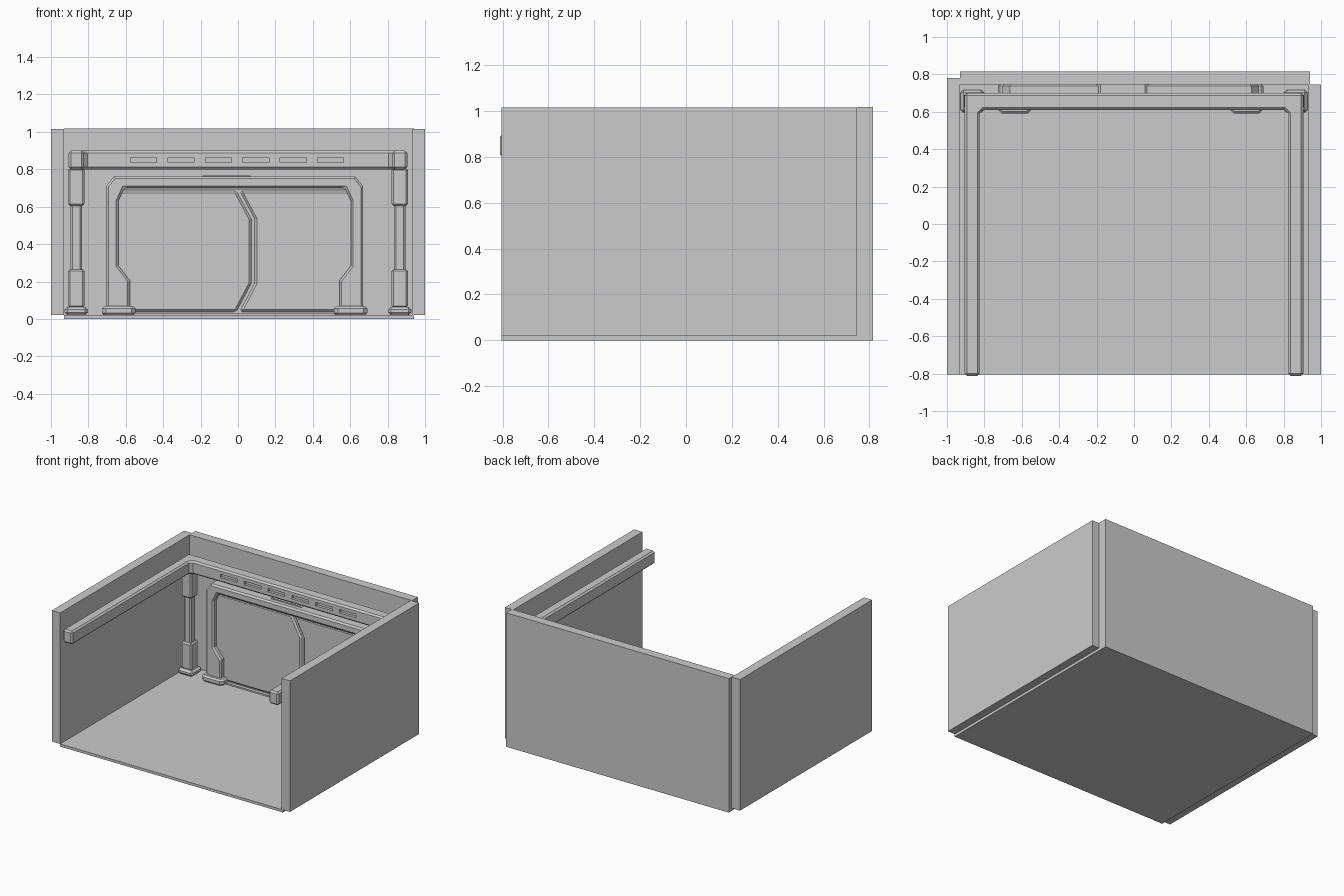
import bpy, bmesh
from mathutils import Vector

if "Cube" in bpy.data.objects:
    bpy.data.objects.remove(bpy.data.objects["Cube"])


def prism(name, pts, lo, hi, axis='Z', bevel=0.0):
    """Extrude a 2D outline along Z (xy outline) or Y (xz outline)."""
    def place(p, d):
        return (p[0], p[1], d) if axis == 'Z' else (p[0], d, p[1])
    bm = bmesh.new()
    a = [bm.verts.new(place(p, lo)) for p in pts]
    b = [bm.verts.new(place(p, hi)) for p in pts]
    bm.faces.new(a)
    bm.faces.new(b)
    n = len(pts)
    for i in range(n):
        j = (i + 1) % n
        bm.faces.new((a[i], a[j], b[j], b[i]))
    bmesh.ops.recalc_face_normals(bm, faces=bm.faces)
    me = bpy.data.meshes.new(name)
    bm.to_mesh(me)
    bm.free()
    ob = bpy.data.objects.new(name, me)
    bpy.context.collection.objects.link(ob)
    if bevel:
        m = ob.modifiers.new("bevel", 'BEVEL')
        m.width = bevel
        m.segments = 1
        m.limit_method = 'ANGLE'
        m.angle_limit = 0.9
    return ob


def box(name, x0, x1, y0, y1, z0, z1, bevel=0.0):
    return prism(name, [(x0, y0), (x1, y0), (x1, y1), (x0, y1)], z0, z1, 'Z', bevel)


# Room shell
box("floor", -0.93, 0.94, -0.805, 0.815, 0.0, 0.02)
box("left_wall", -1.0, -0.93, -0.805, 0.78, 0.02, 1.015)
box("right_wall", 0.93, 1.0, -0.805, 0.745, 0.02, 1.015)
box("back_wall", -0.93, 0.94, 0.745, 0.815, 0.02, 1.017)

# U-shaped ceiling rail running round three walls
half = [(0.905, -0.812), (0.905, 0.70)]
inner = [(0.825, 0.59), (0.805, 0.61)]
rail = prism("ceiling_rail",
             [(0.825, -0.812)] + half +
             [(-x, y) for x, y in reversed(half)] + [(-0.825, -0.812)] +
             [(-x, y) for x, y in inner] + list(reversed(inner)),
             0.80, 0.90, 'Z', 0.012)

# Row of vent slots cut into the back rail
bm = bmesh.new()
for i in range(6):
    r = bmesh.ops.create_cube(bm, size=1.0)
    for v in r["verts"]:
        v.co = Vector((v.co.x * 0.14, v.co.y * 0.04, v.co.z * 0.026)) + \
            Vector((-0.505 + 0.2 * i, 0.61, 0.85))
me = bpy.data.meshes.new("slot_cutter")
bm.to_mesh(me)
bm.free()
cutter = bpy.data.objects.new("slot_cutter", me)
bpy.context.collection.objects.link(cutter)
cutter.hide_render = True
cutter.hide_viewport = True
cutter.display_type = 'WIRE'
cut = rail.modifiers.new("slots", 'BOOLEAN')
cut.operation = 'DIFFERENCE'
cut.object = cutter

# Corner columns: foot, lower block, shaft, capital
for side, s in (("left", -1), ("right", 1)):
    for part, hw, y0, y1, z0, z1, bev in (
            ("foot", 0.062, 0.595, 0.717, 0.02, 0.065, 0.015),
            ("lower_block", 0.043, 0.612, 0.70, 0.06, 0.265, 0.010),
            ("shaft", 0.030, 0.625, 0.687, 0.25, 0.62, 0.010),
            ("capital", 0.043, 0.612, 0.70, 0.605, 0.805, 0.010)):
        cx = s * 0.865
        box(f"{side}_column_{part}", cx - hw, cx + hw, y0, y1, z0, z1, bev)

# Door frame: mirrored outline about its own centre line
C = -0.018
outer = [(0.687, 0.03), (0.687, 0.71), (0.645, 0.762)]
inside = [(0.59, 0.70), (0.622, 0.63), (0.622, 0.285), (0.56, 0.205), (0.56, 0.03)]
right = outer[:]
outline = ([(C + x, z) for x, z in outer] +
           [(C - x, z) for x, z in reversed(outer)] +
           [(C - x, z) for x, z in reversed(inside)] +
           [(C + x, z) for x, z in inside])
prism("door_frame", outline, 0.618, 0.75, 'Y', 0.012)

# Shallow raised cap on top of the frame
prism("frame_cap", [(-0.2, 0.755), (0.08, 0.755), (0.06, 0.77), (-0.18, 0.77)],
      0.66, 0.75, 'Y')

# Feet of the door frame, chamfered at the front corners
for side, s in (("left", -1), ("right", 1)):
    cx = C + s * 0.62
    prism(f"{side}_frame_foot",
          [(cx - 0.068, 0.59), (cx + 0.068, 0.59), (cx + 0.09, 0.612),
           (cx + 0.09, 0.75), (cx - 0.09, 0.75), (cx - 0.09, 0.612)],
          0.02, 0.068, 'Z', 0.012)

# Two sliding door leaves meeting at an angled seam
box("door_backing", C - 0.65, C + 0.65, 0.67, 0.75, 0.02, 0.72)
seam = [(0.0, 0.685), (0.08, 0.535), (0.08, 0.19), (0.0, 0.038)]
for side, s in (("left", -1), ("right", 1)):
    edge = [(x + s * 0.009, z) for x, z in seam]
    far = C + s * 0.64
    leaf = prism(f"{side}_door_leaf", edge + [(far, 0.038), (far, 0.685)],
                 0.655, 0.68, 'Y', 0.012)
    leaf.modifiers["bevel"].angle_limit = 1.0

# Threshold strip and top track
box("door_threshold", C - 0.56, C + 0.56, 0.645, 0.70, 0.02, 0.03)
box("door_track", C - 0.60, C + 0.60, 0.64, 0.70, 0.69, 0.71)
